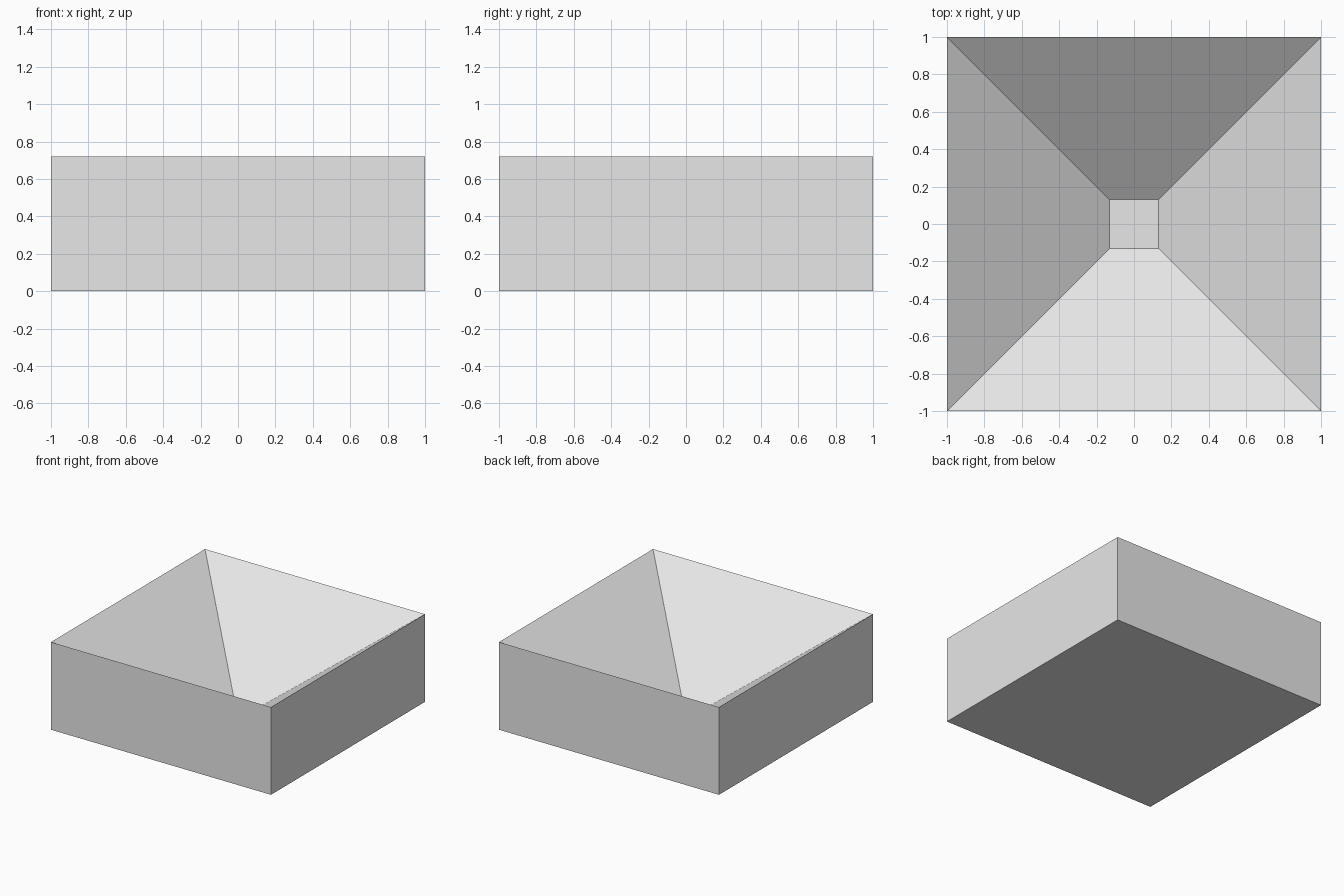
import bpy
import bmesh
from mathutils import Matrix

HEIGHT = 0.72
FLOOR_Z = 0.07
FLOOR_HALF = 0.13

# Remove the default cube
old = bpy.data.objects.get("Cube")
if old:
    bpy.data.objects.remove(old, do_unlink=True)

# Plain grey material
grey = bpy.data.materials.new("light_grey")
grey.use_nodes = True
colour = (0.8, 0.8, 0.8, 1)
grey.diffuse_color = colour
grey.node_tree.nodes["Principled BSDF"].inputs["Base Color"].default_value = colour

# Solid square block standing on the ground
bm = bmesh.new()
bmesh.ops.create_cube(bm, size=1, matrix=Matrix.Translation((0, 0, HEIGHT / 2))
                      @ Matrix.Diagonal((2, 2, HEIGHT, 1)))

# Tapered pit: extrude the top face, then shrink and sink it to the small floor
top = max(bm.faces, key=lambda f: f.calc_center_median().z)
floor = bmesh.ops.extrude_discrete_faces(bm, faces=[top])["faces"][0]
rim = [e for e in bm.edges if e.is_boundary and e not in floor.edges[:]]
for v in floor.verts:
    v.co = (v.co.x * FLOOR_HALF, v.co.y * FLOOR_HALF, FLOOR_Z)
bmesh.ops.recalc_face_normals(bm, faces=bm.faces[:])

mesh = bpy.data.meshes.new("block_with_tapered_pit")
bm.to_mesh(mesh)
bm.free()
mesh.materials.append(grey)
block = bpy.data.objects.new("block_with_tapered_pit", mesh)
bpy.context.collection.objects.link(block)
